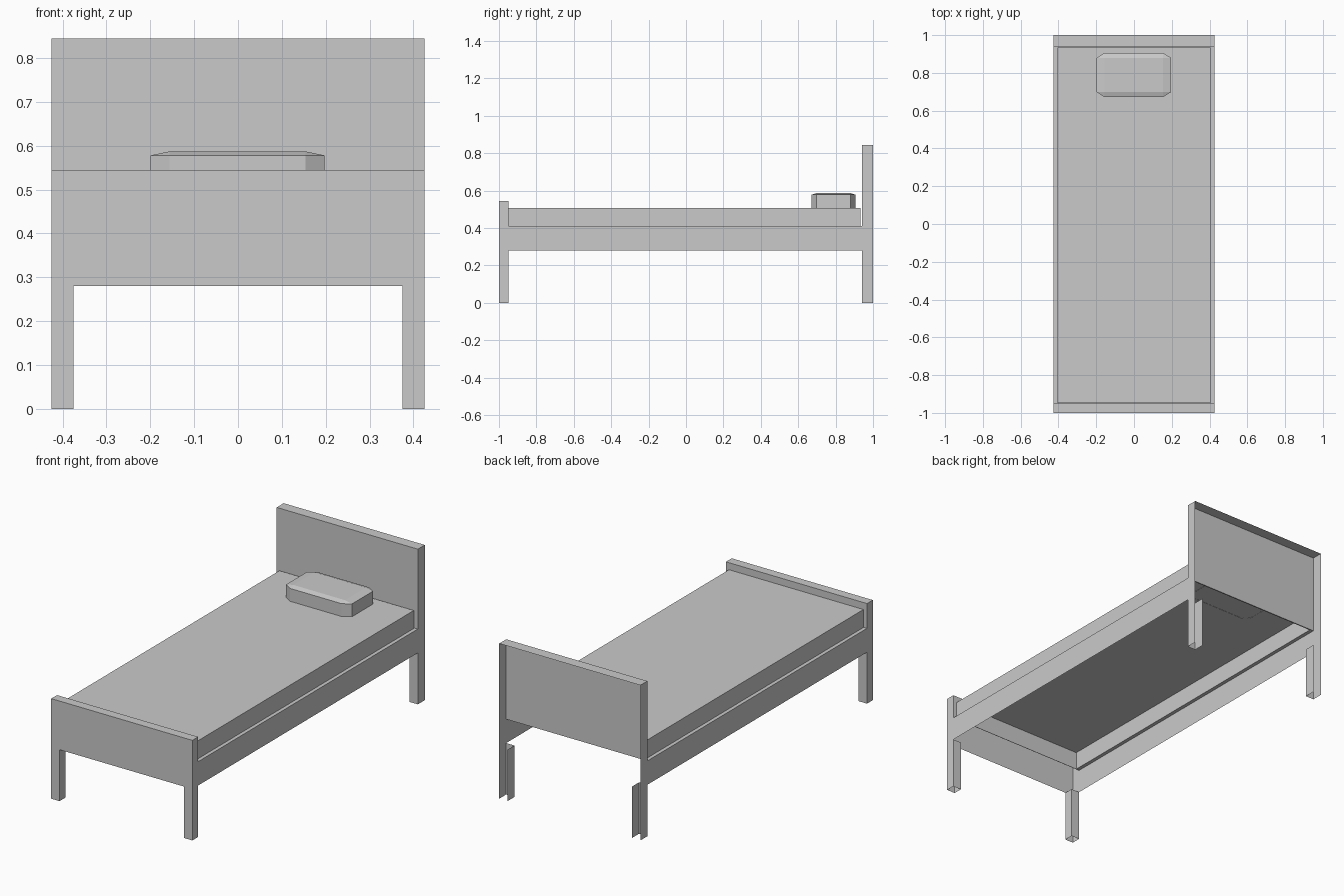
import bpy, bmesh

if "Cube" in bpy.data.objects:
    bpy.data.objects.remove(bpy.data.objects["Cube"])

# One flat colour for the whole bed
grey = bpy.data.materials.new("light_grey")
grey.diffuse_color = (0.59, 0.59, 0.59, 1)
grey.use_nodes = True
grey.node_tree.nodes["Principled BSDF"].inputs["Base Color"].default_value = grey.diffuse_color

W = 0.425            # half width of the bed
IN = 0.375           # inner side of the legs
RAIL0, RAIL1 = 0.28, 0.41


def finish(bm, name):
    bmesh.ops.remove_doubles(bm, verts=bm.verts, dist=1e-5)
    me = bpy.data.meshes.new(name)
    bm.to_mesh(me)
    bm.free()
    me.materials.append(grey)
    ob = bpy.data.objects.new(name, me)
    bpy.context.collection.objects.link(ob)
    return ob


def add_box(bm, lo, hi, skip=""):
    """Box shell; skip lists open sides: l r (x), f b (y), d u (z)."""
    v = [bm.verts.new((x, y, z)) for x in (lo[0], hi[0])
         for y in (lo[1], hi[1]) for z in (lo[2], hi[2])]
    sides = {"l": (0, 1, 3, 2), "r": (4, 6, 7, 5), "f": (0, 4, 5, 1),
             "b": (2, 3, 7, 6), "d": (0, 2, 6, 4), "u": (1, 5, 7, 3)}
    for key, idx in sides.items():
        if key not in skip:
            bm.faces.new([v[i] for i in idx])


def shell(name, *boxes):
    bm = bmesh.new()
    for b in boxes:
        add_box(bm, *b)
    return finish(bm, name)


# Footboard: hollow upper board, apron below it, and two open-bottomed legs
shell("footboard",
      ((-W, -1, RAIL1), (W, -0.95, 0.545), "d"),
      ((-W, -1, RAIL0), (W, -0.95, RAIL1), "bdu"))

# Headboard: front panel, sides and top, with an open back
shell("headboard",
      ((-W, 0.94, RAIL1), (W, 1, 0.845), "bd"),
      ((-W, 0.94, RAIL0), (W, 1, RAIL1), "fbdu"))

# Legs
for side, s in (("left", -1), ("right", 1)):
    x0, x1 = sorted((s * IN, s * W))
    shell("front_leg_" + side, ((x0, -1, 0), (x1, -0.95, RAIL0), "du"))
    shell("back_leg_" + side, ((x0, 0.94, 0), (x1, 1, RAIL0), "bdu"))

# Mattress, open underneath
MX, MY0, MY1 = 0.405, -0.948, 0.934
shell("mattress", ((-MX, MY0, RAIL1), (MX, MY1, 0.508), "d"))

# Side rails: thin outer walls
shell("side_rails", ((-W, -0.95, RAIL0), (W, 0.94, RAIL1), "fbdu"))

# Ledge ring between the rails and the mattress
bm = bmesh.new()
outer = [(-W, -0.95), (W, -0.95), (W, 0.94), (-W, 0.94)]
inner = [(-MX, MY0), (MX, MY0), (MX, MY1), (-MX, MY1)]
for i in range(4):
    j = (i + 1) % 4
    bm.faces.new([bm.verts.new((*p, RAIL1))
                  for p in (outer[i], outer[j], inner[j], inner[i])])
finish(bm, "rail_ledge")

# Pillow: chamfered corners and a shallow sloped rim around the flat top
bm = bmesh.new()
cx, cy, hx, hy, tx, ty = -0.001, 0.789, 0.198, 0.117, 0.155, 0.09
foot = [(-tx, -hy), (tx, -hy), (hx, -ty), (hx, ty),
        (tx, hy), (-tx, hy), (-hx, ty), (-hx, -ty)]
low = [bm.verts.new((cx + x, cy + y, 0.507)) for x, y in foot]
rim = [bm.verts.new((cx + x, cy + y, 0.578)) for x, y in foot]
top = [bm.verts.new((cx + x, cy + y, 0.587))
       for x, y in ((-tx, -ty), (tx, -ty), (tx, ty), (-tx, ty))]
for i in range(8):
    j = (i + 1) % 8
    bm.faces.new((low[i], low[j], rim[j], rim[i]))
for k in range(4):
    a, b, c = 2 * k, 2 * k + 1, (2 * k + 2) % 8
    n = (k + 1) % 4
    bm.faces.new((rim[a], rim[b], top[n], top[k]))   # sloped edge
    bm.faces.new((rim[b], rim[c], top[n]))           # corner
bm.faces.new(top)
finish(bm, "pillow")
